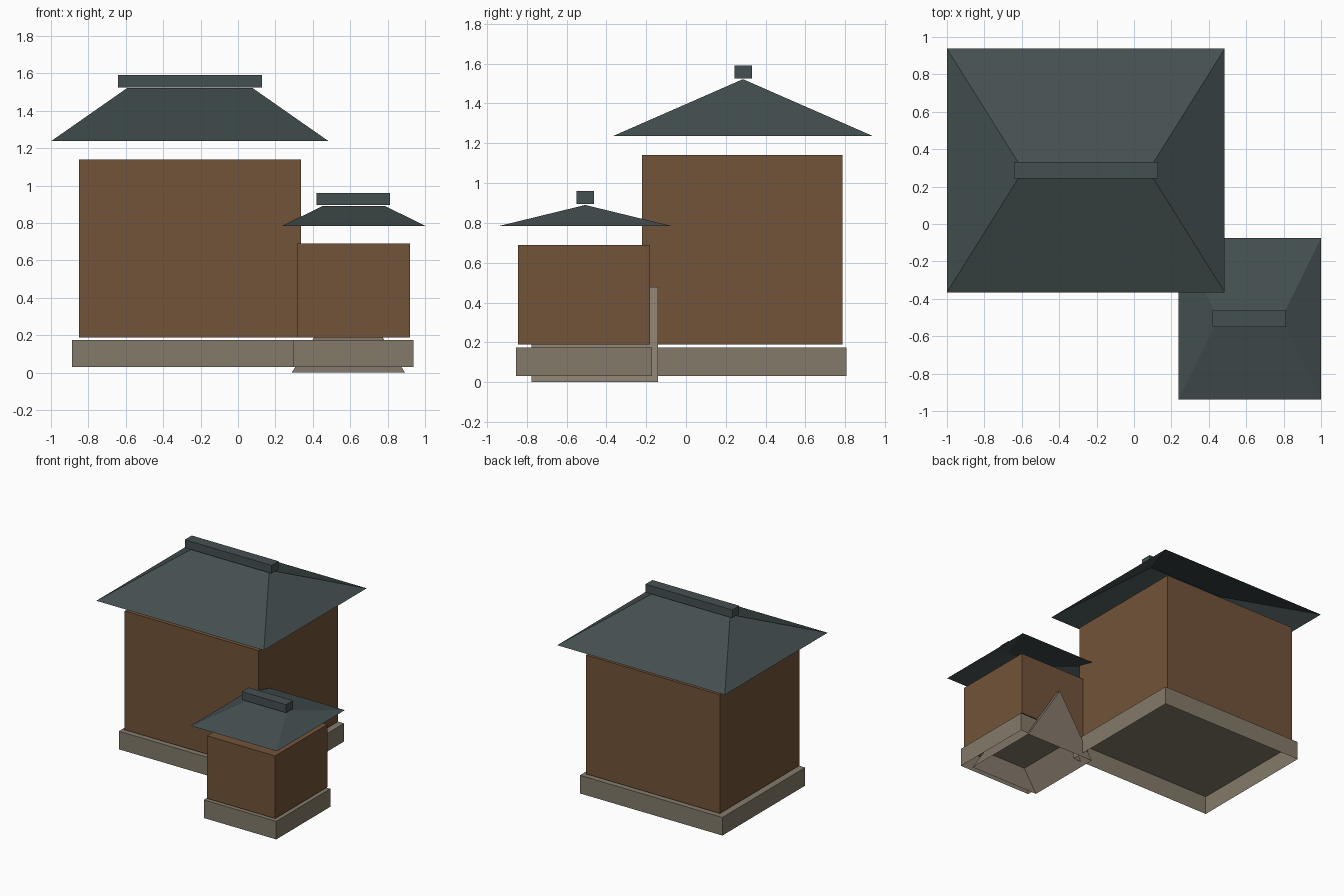
import bpy

if "Cube" in bpy.data.objects:
    bpy.data.objects.remove(bpy.data.objects["Cube"])


def material(name, hex_rgb):
    def lin(c):
        c /= 255
        return c / 12.92 if c <= 0.04045 else ((c + 0.055) / 1.055) ** 2.4
    m = bpy.data.materials.new(name)
    m.diffuse_color = (*[lin(c) for c in hex_rgb], 1)
    m.use_nodes = True
    m.node_tree.nodes["Principled BSDF"].inputs["Base Color"].default_value = m.diffuse_color
    return m


WOOD = material("brown_wood", (0x72, 0x53, 0x39))
STONE = material("grey_stone", (0x83, 0x7A, 0x6A))
STEP = material("warm_grey_stone", (0x86, 0x7A, 0x6D))
TILE = material("slate_tile", (0x45, 0x50, 0x51))


def add(name, verts, faces, mat):
    me = bpy.data.meshes.new(name)
    me.from_pydata(verts, [], faces)
    me.materials.append(mat)
    ob = bpy.data.objects.new(name, me)
    bpy.context.collection.objects.link(ob)
    return ob


def box(name, x, y, z, mat, open_bottom=False):
    verts = [(a, b, c) for c in z for a, b in
             ((x[0], y[0]), (x[1], y[0]), (x[1], y[1]), (x[0], y[1]))]
    faces = [(i, (i + 1) % 4, (i + 1) % 4 + 4, i + 4) for i in range(4)]
    faces.append((4, 5, 6, 7))
    if not open_bottom:
        faces.append((3, 2, 1, 0))
    return add(name, verts, faces, mat)


def hip_roof(name, x, y, z, ridge_x):
    # open-bottomed hip roof shell
    ym = (y[0] + y[1]) / 2
    verts = [(x[0], y[0], z[0]), (x[1], y[0], z[0]), (x[1], y[1], z[0]),
             (x[0], y[1], z[0]), (ridge_x[0], ym, z[1]), (ridge_x[1], ym, z[1])]
    return add(name, verts, [(0, 1, 5, 4), (1, 2, 5), (2, 3, 4, 5), (3, 0, 4)], TILE)


# main hall
box("main_base", (-0.888, 0.375), (-0.241, 0.807), (0.03, 0.175), STONE, True)
box("main_walls", (-0.85, 0.337), (-0.22, 0.785), (0.188, 1.14), WOOD)
hip_roof("main_roof", (-1.0, 0.485), (-0.365, 0.937), (1.237, 1.522), (-0.592, 0.077))
box("main_ridge", (-0.642, 0.128), (0.243, 0.331), (1.525, 1.59), TILE)

# side porch
box("porch_base", (0.295, 0.937), (-0.854, -0.17), (0.03, 0.175), STONE, True)
box("porch_walls", (0.315, 0.92), (-0.843, -0.181), (0.188, 0.69), WOOD)
hip_roof("porch_roof", (0.238, 1.0), (-0.937, -0.075), (0.785, 0.89), (0.45, 0.788))
box("porch_ridge", (0.42, 0.812), (-0.551, -0.463), (0.895, 0.96), TILE)

# triangular stone wedge inside the porch, open below
tri = ((0.287, 0.0), (0.893, 0.0), (0.59, 0.477))
add("porch_wedge", [(x, y, z) for y in (-0.775, -0.14) for x, z in tri],
    [(0, 1, 2), (5, 4, 3), (1, 4, 5, 2), (3, 0, 2, 5)], STEP)
